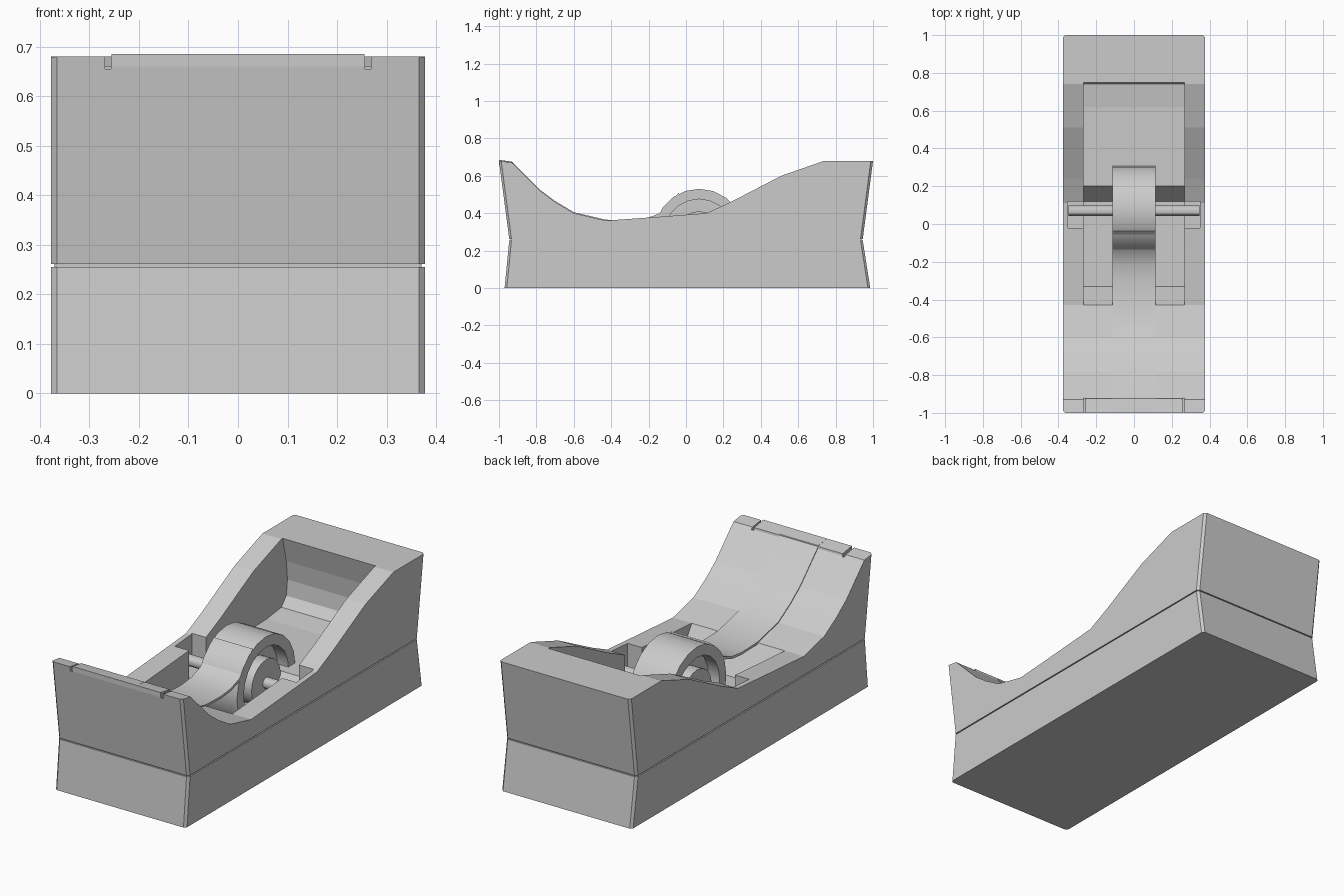
import bpy, bmesh, math

if "Cube" in bpy.data.objects:
    bpy.data.objects.remove(bpy.data.objects["Cube"])

CY, CZ = 0.07, 0.29      # wheel centre


def finish(name, bm, smooth=None):
    bmesh.ops.recalc_face_normals(bm, faces=bm.faces)
    me = bpy.data.meshes.new(name)
    bm.to_mesh(me)
    bm.free()
    ob = bpy.data.objects.new(name, me)
    bpy.context.collection.objects.link(ob)
    if smooth:
        bpy.ops.object.select_all(action='DESELECT')
        ob.select_set(True)
        bpy.context.view_layer.objects.active = ob
        bpy.ops.object.shade_smooth_by_angle(angle=math.radians(smooth))
    return ob


def extrude(name, pts, x0, x1, chamfer=0, smooth=None):
    """Extrude a (y, z) outline along x; optionally chamfer the corner posts."""
    bm = bmesh.new()
    face = bm.faces.new([bm.verts.new((x0, y, z)) for y, z in pts])
    res = bmesh.ops.extrude_face_region(bm, geom=[face])
    for v in res['geom']:
        if isinstance(v, bmesh.types.BMVert):
            v.co.x = x1
    if chamfer:
        posts = [e for e in bm.edges
                 if abs(e.verts[0].co.x - e.verts[1].co.x) < 1e-5
                 and abs(e.verts[0].co.z - e.verts[1].co.z) > 0.15
                 and all(abs(v.co.y) > 0.94 for v in e.verts)]
        bmesh.ops.bevel(bm, geom=posts, offset=chamfer, segments=1,
                        affect='EDGES', profile=0.5)
    return finish(name, bm, smooth)


def box(name, x0, x1, y0, y1, z0, z1):
    return extrude(name, [(y0, z0), (y1, z0), (y1, z1), (y0, z1)], x0, x1)


def lathe(name, outline, seg=20):
    """Spin a closed (x, radius) outline about the wheel axle."""
    bm = bmesh.new()
    rings = []
    for i in range(seg):
        a = 2 * math.pi * i / seg
        rings.append([bm.verts.new((x, CY + r * math.cos(a), CZ + r * math.sin(a)))
                      for x, r in outline])
    n = len(outline)
    for i in range(seg):
        p, q = rings[i], rings[(i + 1) % seg]
        for j in range(n):
            k = (j + 1) % n
            bm.faces.new((p[j], p[k], q[k], q[j]))
    return finish(name, bm, 30)


def cut(ob, cutters):
    for c in cutters:
        m = ob.modifiers.new("cut", 'BOOLEAN')
        m.operation, m.solver, m.object = 'DIFFERENCE', 'EXACT', c
        c.hide_render = True
        c.hide_set(True)


# Upper shell, lower base and the recessed seam between them
slope = [(-1, 0.68), (-0.93, 0.67), (-0.78, 0.52), (-0.7, 0.46), (-0.6, 0.40),
         (-0.43, 0.36)]
top = slope + [(-0.15, 0.38), (0.11, 0.40), (0.24, 0.46), (0.51, 0.60),
               (0.74, 0.68), (1, 0.68)]
shell = extrude("upper_shell", top + [(0.945, 0.261), (-0.945, 0.261)],
                -0.377, 0.377, 0.012)
base = extrude("lower_base", [(-0.945, 0.255), (0.945, 0.255), (0.985, 0), (-0.97, 0)],
               -0.377, 0.377, 0.012)
seam = box("seam_core", -0.37, 0.37, -0.938, 0.938, 0.25, 0.266)

# Roll cavity with hollowed back wall, and axle pockets
cavity = extrude("cavity_cutter",
                 [(-0.43, 0.36), (-0.33, 0.2), (0.12, 0.2), (0.2, 0.3), (0.62, 0.31),
                  (0.74, 0.325), (0.78, 0.37), (0.79, 0.45), (0.78, 0.55), (0.75, 0.68),
                  (0.75, 0.9), (-0.43, 0.9)], -0.268, 0.268)
pockets = [box("pocket_cutter", s * 0.30 - 0.05, s * 0.30 + 0.05, -0.02, 0.12, 0.24, 0.9)
           for s in (-1, 1)]
# Narrow notches either side of the cutting lip
notches = [box("notch_cutter", s * 0.262 - 0.006, s * 0.262 + 0.006, -1.1, -0.92, 0.655, 0.9)
           for s in (-1, 1)]
for part in (shell, base, seam):
    cut(part, [cavity] + pockets)
cut(shell, notches)

# Cutting lip at the front
extrude("cutting_lip", [(-1.0, 0.66), (-1.0, 0.685), (-0.925, 0.673), (-0.92, 0.65)],
        -0.255, 0.255)

# Wheel rim, thin web and hub
lathe("wheel_rim", [(-0.113, 0.185), (-0.113, 0.24), (0.113, 0.24), (0.113, 0.185)])
lathe("wheel_web", [(-0.05, 0.11), (-0.05, 0.19), (0.05, 0.19), (0.05, 0.11)])
lathe("wheel_hub", [(-0.113, 0.02), (-0.113, 0.12), (0.113, 0.12), (0.113, 0.02)])
lathe("axle", [(-0.348, 0.002), (-0.348, 0.028), (0.348, 0.028), (0.348, 0.002)], 12)

# Tape leaving the wheel and running up the front slope
path = [(y, z + 0.005) for y, z in slope] + [(-0.3, 0.361), (-0.22, 0.37),
                                             (-0.15, 0.395), (-0.1, 0.445), (-0.04, 0.508)]
under = [(y + 0.006, z - 0.012) for y, z in reversed(path)]
extrude("tape_strip", path + under, -0.113, 0.113, smooth=30)
